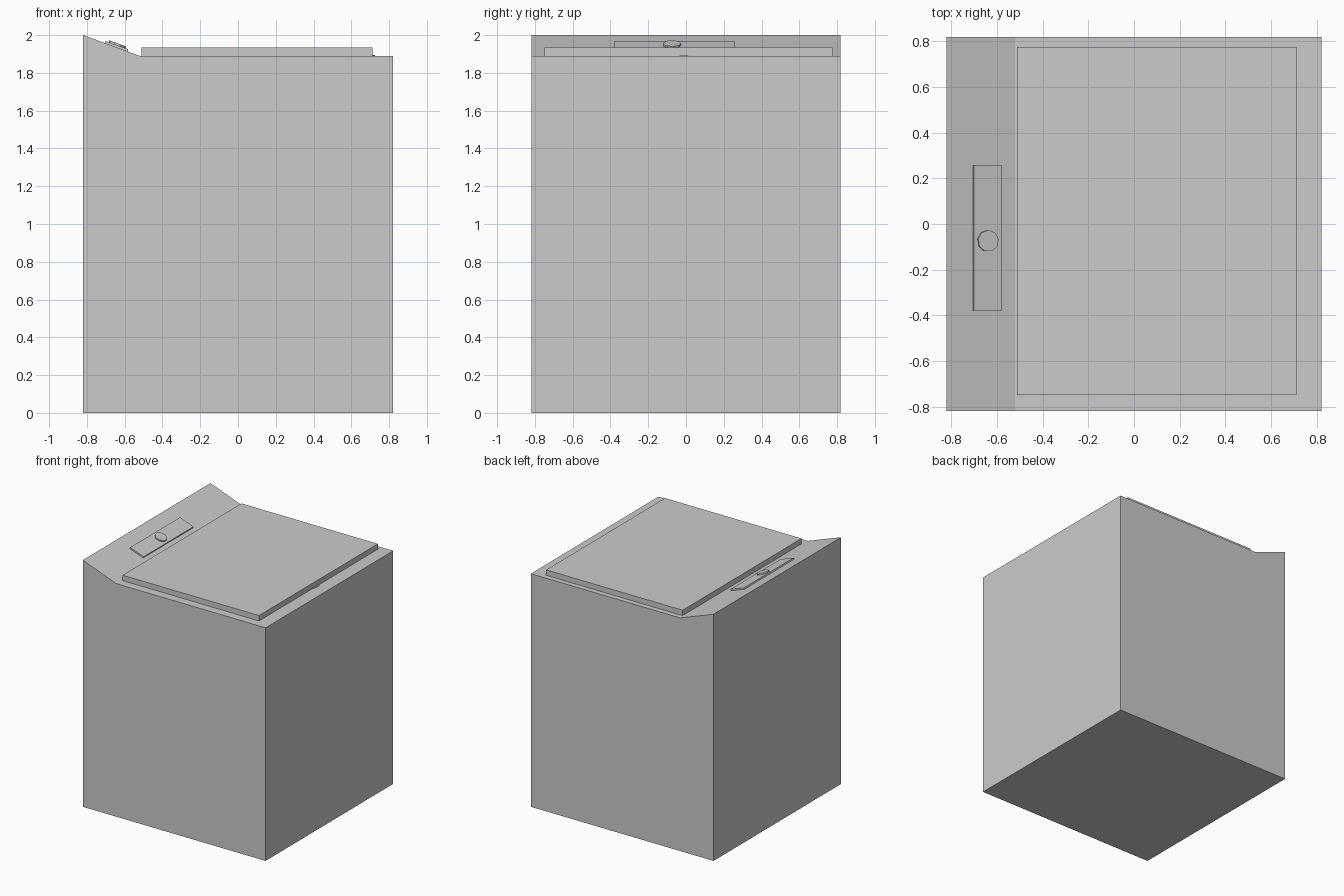
import bpy, bmesh
from math import atan2, cos, sin, pi
from mathutils import Matrix

if "Cube" in bpy.data.objects:
    bpy.data.objects.remove(bpy.data.objects["Cube"])

SLOPE = atan2(0.11, 0.30)


def finish(name, bm):
    bmesh.ops.recalc_face_normals(bm, faces=bm.faces)
    mesh = bpy.data.meshes.new(name)
    bm.to_mesh(mesh)
    bm.free()
    obj = bpy.data.objects.new(name, mesh)
    bpy.context.collection.objects.link(obj)
    return obj


def prism(name, outline, depth, matrix=Matrix()):
    """Extrude a flat XY outline upward by depth, then place it."""
    bm = bmesh.new()
    face = bm.faces.new([bm.verts.new((x, y, 0)) for x, y in outline])
    new = bmesh.ops.extrude_face_region(bm, geom=[face])["geom"]
    bmesh.ops.translate(bm, vec=(0, 0, depth),
                        verts=[v for v in new if isinstance(v, bmesh.types.BMVert)])
    bm.transform(matrix)
    return finish(name, bm)


def rect(x0, x1, y0, y1):
    return [(x0, y0), (x1, y0), (x1, y1), (x0, y1)]


def disc(r, n, phase=0):
    return [(r * cos(2 * pi * i / n + phase), r * sin(2 * pi * i / n + phase)) for i in range(n)]


# Cabinet with the raised, sloping control strip on the left
profile = [(-0.82, 0), (0.82, 0), (0.82, 1.89), (-0.52, 1.89), (-0.82, 2.0)]
prism("cabinet", profile, 1.635,
      Matrix.Translation((0, 0.8175, 0)) @ Matrix.Rotation(pi / 2, 4, 'X'))

# Lid and the finger grip peeking out beneath its edge
prism("lid", rect(-0.512, 0.712, -0.748, 0.775), 0.046, Matrix.Translation((0, 0, 1.888)))
prism("lid_grip", disc(0.12, 12), 0.008, Matrix.Translation((0.606, -0.012, 1.886)))

# Control panel and knob, lying on the slope
tilt = Matrix.Translation((-0.6445, 0, 1.9355)) @ Matrix.Rotation(SLOPE, 4, 'Y')
prism("control_panel", rect(-0.064, 0.064, -0.38, 0.258), 0.013,
      tilt @ Matrix.Translation((0, 0, -0.001)))
prism("control_knob", disc(0.048, 9, pi / 2), 0.012,
      tilt @ Matrix.Translation((0, -0.074, 0.01)))
